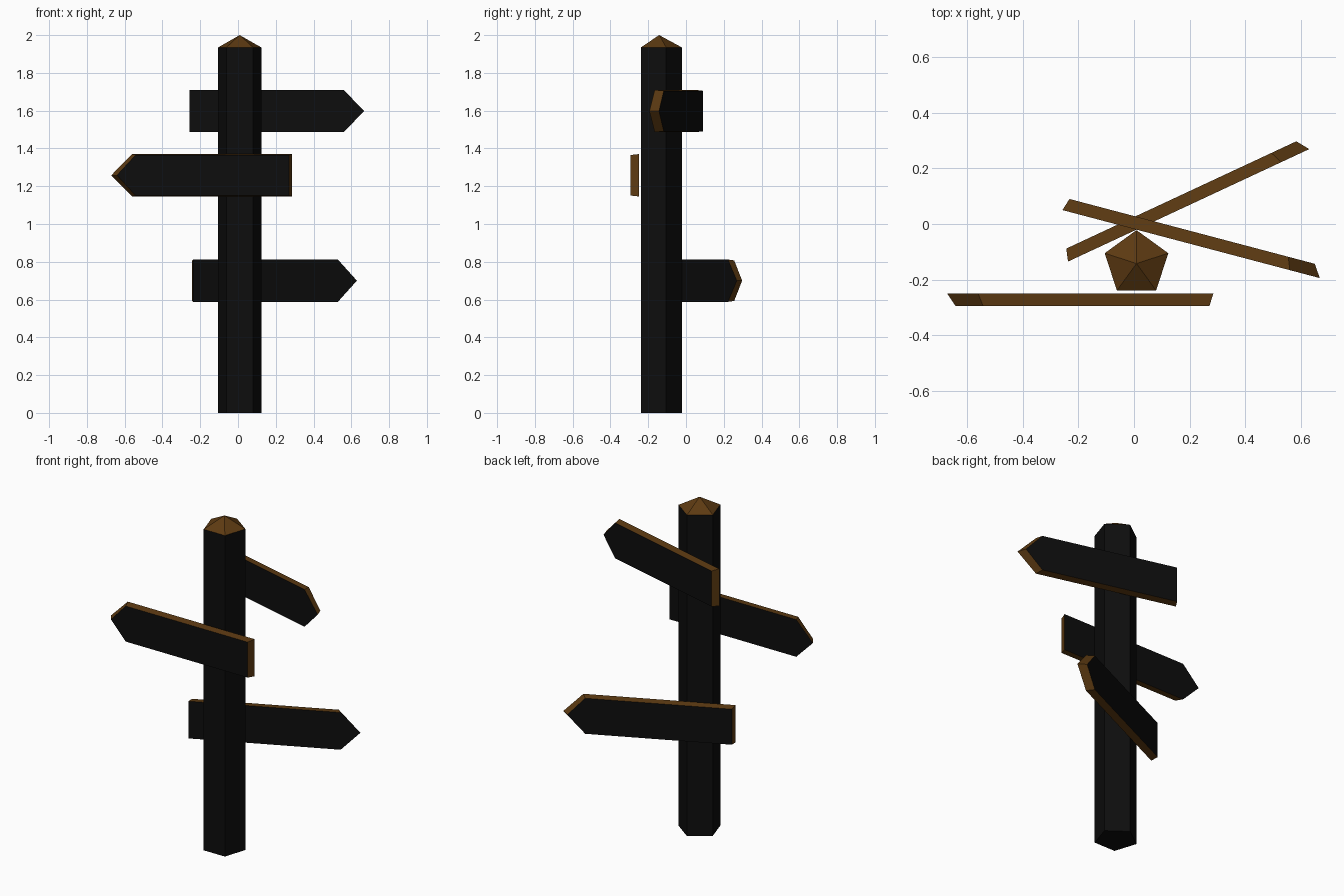
import bpy
import bmesh
from math import radians, sin, cos, tau

cube = bpy.data.objects.get("Cube")
if cube:
    bpy.data.objects.remove(cube, do_unlink=True)


def make_material(name, colour):
    mat = bpy.data.materials.new(name)
    mat.use_nodes = True
    mat.diffuse_color = (*colour, 1)
    bsdf = next(n for n in mat.node_tree.nodes if n.type == "BSDF_PRINCIPLED")
    bsdf.inputs["Base Color"].default_value = (*colour, 1)
    bsdf.inputs["Roughness"].default_value = 0.9
    return mat


MATERIALS = [make_material("charcoal paint", (0.004, 0.004, 0.004)),
             make_material("brown cut wood", (0.11, 0.043, 0.006))]


def finish(name, bm, is_brown):
    """Colour the faces by a rule and turn the bmesh into an object."""
    bmesh.ops.recalc_face_normals(bm, faces=bm.faces)
    for face in bm.faces:
        face.material_index = int(is_brown(face.normal))
    mesh = bpy.data.meshes.new(name)
    bm.to_mesh(mesh)
    bm.free()
    for mat in MATERIALS:
        mesh.materials.append(mat)
    obj = bpy.data.objects.new(name, mesh)
    bpy.context.collection.objects.link(obj)
    return obj


def bridge(bm, ring_a, ring_b):
    for i in range(len(ring_a)):
        j = (i + 1) % len(ring_a)
        bm.faces.new((ring_a[i], ring_a[j], ring_b[j], ring_b[i]))


def make_post(radius, shoulder, top):
    """Five-sided post with a low pointed cap."""
    bm = bmesh.new()
    corners = [(radius * cos(tau * (i / 5 + 0.25)), radius * sin(tau * (i / 5 + 0.25)))
               for i in range(5)]
    low = [bm.verts.new((x, y, 0)) for x, y in corners]
    high = [bm.verts.new((x, y, shoulder)) for x, y in corners]
    tip = bm.verts.new((0, 0, top))
    bm.faces.new(low)
    bridge(bm, low, high)
    for i in range(5):
        bm.faces.new((high[i], high[(i + 1) % 5], tip))
    return finish("post", bm, lambda n: n.z > 0.3)


def arrow_outline(bm, y, butt, shoulder, tip, half):
    points = [(butt, -half), (butt, half), (shoulder, half), (tip, 0), (shoulder, -half)]
    return [bm.verts.new((x, y, z)) for x, z in points]


def make_board(name, location, angle):
    """Arrow board with one face a little smaller than the other."""
    bm = bmesh.new()
    wide = arrow_outline(bm, 0, 0, -0.845, -0.956, 0.112)
    narrow = arrow_outline(bm, -0.045, -0.014, -0.827, -0.926, 0.107)
    bm.faces.new(wide)
    bm.faces.new(narrow)
    bridge(bm, wide, narrow)
    board = finish(name, bm, lambda n: abs(n.y) < 0.9)
    board.location = location
    board.rotation_euler.z = radians(angle)
    return board


post = make_post(0.12, 1.935, 2.0)
post.location = (0.009, -0.142, 0)

make_board("upper_board", (-0.257, 0.05, 1.598), 165.2)
make_board("middle_board", (0.285, -0.25, 1.258), 0)
make_board("lower_board", (-0.237, -0.135, 0.70), 205)
